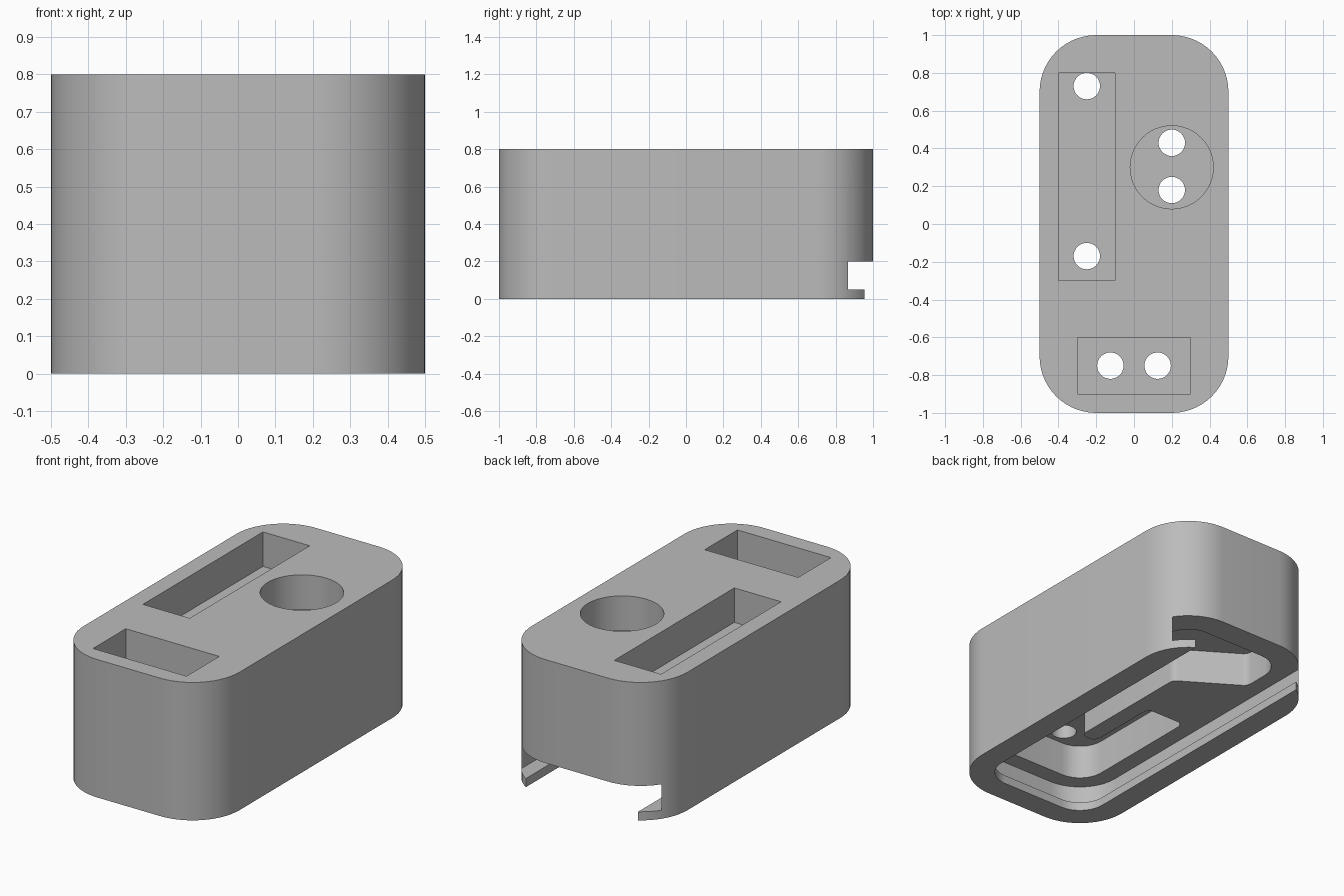
import bpy, bmesh, math
from mathutils import Vector

cube = bpy.data.objects.get("Cube")
if cube:
    bpy.data.objects.remove(cube, do_unlink=True)

grey = bpy.data.materials.new("plain grey")
grey.use_nodes = True
colour = (0.5, 0.5, 0.5, 1)
grey.diffuse_color = colour
for node in grey.node_tree.nodes:
    if node.type == 'BSDF_PRINCIPLED':
        node.inputs["Base Color"].default_value = colour


def fillet(outline, steps=14):
    """Round each (x, y, radius) corner of a closed outline."""
    points = []
    for i, (x, y, r) in enumerate(outline):
        corner = Vector((x, y))
        if r == 0:
            points.append(corner)
            continue
        a = (Vector(outline[i - 1][:2]) - corner).normalized()
        b = (Vector(outline[(i + 1) % len(outline)][:2]) - corner).normalized()
        half = a.angle(b) / 2
        centre = corner + (a + b).normalized() * r / math.sin(half)
        start = corner + a * r / math.tan(half) - centre
        end = corner + b * r / math.tan(half) - centre
        sweep = math.pi - 2 * half
        for k in range(steps + 1):
            t = k / steps
            points.append(centre + (start * math.sin((1 - t) * sweep)
                                    + end * math.sin(t * sweep)) / math.sin(sweep))
    return points


def prism(name, points, z0, z1):
    bm = bmesh.new()
    base = bm.faces.new([bm.verts.new((p[0], p[1], z0)) for p in points])
    top = bmesh.ops.extrude_face_region(bm, geom=[base])["geom"]
    verts = [v for v in top if isinstance(v, bmesh.types.BMVert)]
    bmesh.ops.translate(bm, vec=(0, 0, z1 - z0), verts=verts)
    bmesh.ops.recalc_face_normals(bm, faces=bm.faces)
    mesh = bpy.data.meshes.new(name)
    bm.to_mesh(mesh)
    bm.free()
    mesh.materials.append(grey)
    obj = bpy.data.objects.new(name, mesh)
    bpy.context.collection.objects.link(obj)
    return obj


def box(x0, x1, y0, y1, r_front=0, r_back=0):
    return fillet([(x0, y0, r_front), (x1, y0, r_front),
                   (x1, y1, r_back), (x0, y1, r_back)])


def disc(x, y, r, n=48):
    return [(x + r * math.cos(math.tau * i / n), y + r * math.sin(math.tau * i / n))
            for i in range(n)]


body = prism("housing", box(-0.5, 0.5, -1, 1, 0.3, 0.3), 0, 0.8)
cutters = []


def cut(name, points, z0, z1):
    cutters.append(prism(name, points, z0, z1))


# sliding cover groove and the narrower opening between its lips
cut("cover_groove", box(-0.45, 0.45, -0.95, 1.2, 0.25), 0.05, 0.2)
cut("cover_opening", box(-0.36, 0.36, -0.86, 1.2, 0.16), -0.1, 0.1)

# wiring cavity, leaving a solid block with a narrow divider
cut("wiring_cavity", fillet([
    (-0.35, -0.85, 0.15), (0.35, -0.85, 0.15), (0.35, 0.85, 0.15), (-0.35, 0.85, 0.15),
    (-0.35, 0.55, 0.05), (0, 0.33, 0.05), (0, -0.45, 0.04), (-0.1, -0.45, 0.04),
    (-0.1, 0, 0.04), (-0.35, 0, 0.04)], 8), 0.15, 0.4)

# pockets in the top
cut("long_pocket", box(-0.4, -0.1, -0.3, 0.8), 0.6, 0.9)
cut("short_pocket", box(-0.3, 0.3, -0.9, -0.6), 0.6, 0.9)
cut("round_pocket", disc(0.2, 0.3, 0.22), 0.6, 0.9)

# wire holes from the pockets to the cavity
for x, y in [(-0.25, 0.73), (-0.25, -0.17), (0.2, 0.43), (0.2, 0.18),
             (-0.125, -0.75), (0.125, -0.75)]:
    cut("wire_hole", disc(x, y, 0.07, 32), 0.3, 0.7)

bpy.ops.object.select_all(action='DESELECT')
body.select_set(True)
bpy.context.view_layer.objects.active = body
for cutter in cutters:
    cutter.hide_render = True
    mod = body.modifiers.new(cutter.name, 'BOOLEAN')
    mod.operation = 'DIFFERENCE'
    mod.solver = 'EXACT'
    mod.object = cutter
    bpy.ops.object.modifier_apply(modifier=mod.name)
    bpy.data.objects.remove(cutter, do_unlink=True)

bpy.ops.object.shade_smooth_by_angle(angle=math.radians(30))
